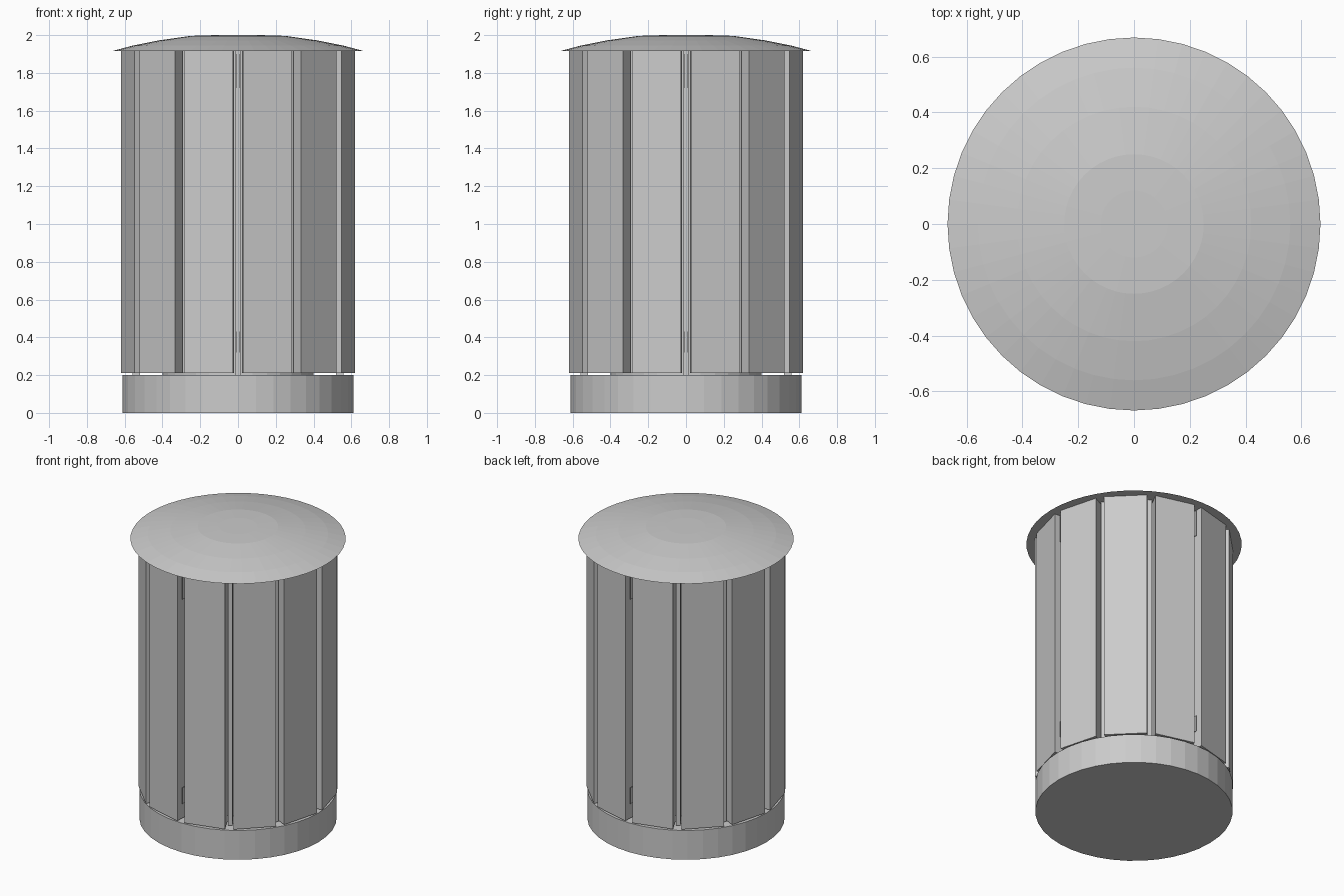
import bpy, bmesh
from math import sin, cos, pi, radians

cube = bpy.data.objects.get("Cube")
if cube:
    bpy.data.objects.remove(cube)

grey = bpy.data.materials.new("plain grey")
grey.use_nodes = True
grey.diffuse_color = (0.6, 0.6, 0.6, 1)
grey.node_tree.nodes["Principled BSDF"].inputs["Base Color"].default_value = (0.6, 0.6, 0.6, 1)


def finish(name, bm):
    bmesh.ops.recalc_face_normals(bm, faces=bm.faces)
    mesh = bpy.data.meshes.new(name)
    bm.to_mesh(mesh)
    bm.free()
    mesh.materials.append(grey)
    obj = bpy.data.objects.new(name, mesh)
    bpy.context.collection.objects.link(obj)
    return obj


def prism(name, outline, z0, z1):
    """Extrude a closed plan outline from z0 to z1."""
    bm = bmesh.new()
    face = bm.faces.new([bm.verts.new((x, y, z0)) for x, y in outline])
    new = bmesh.ops.extrude_face_region(bm, geom=[face])["geom"]
    verts = [v for v in new if isinstance(v, bmesh.types.BMVert)]
    bmesh.ops.translate(bm, verts=verts, vec=(0, 0, z1 - z0))
    return finish(name, bm)


def lathe(name, profile, sides):
    """Stack rings of (radius, z) and cap both ends."""
    bm = bmesh.new()
    rings = [[bm.verts.new((r * cos(2 * pi * i / sides), r * sin(2 * pi * i / sides), z))
              for i in range(sides)] for r, z in profile]
    for low, high in zip(rings, rings[1:]):
        for i in range(sides):
            j = (i + 1) % sides
            bm.faces.new((low[i], low[j], high[j], high[i]))
    bm.faces.new(rings[0])
    bm.faces.new(rings[-1])
    return finish(name, bm)


def polar(radius, degrees):
    return radius * cos(radians(degrees)), radius * sin(radians(degrees))


# Round plinth, inner core and shallow domed lid
lathe("base", [(0.612, 0), (0.612, 0.2)], 40)
lathe("core", [(0.4, 0.2), (0.4, 1.92)], 32)
lathe("lid", [(0.668, 1.915), (0.56, 1.944), (0.42, 1.972), (0.25, 1.996), (0.12, 2.0)], 48)

# Twelve flat wall panels separated by narrow upright gaps
for n in range(12):
    start, end = 30 * n + 2.5, 30 * n + 27.5
    prism(f"wall_panel_{n + 1}",
          [polar(0.619, start), polar(0.619, end), polar(0.5, end), polar(0.5, start)],
          0.21, 1.918)

# Slim recessed posts in the gaps, four of them standing on the plinth
for n in range(12):
    a = 30 * n
    foot = 0.2 if n % 3 == 0 else 0.21
    prism(f"gap_post_{n + 1}",
          [polar(0.56, a - 1.5), polar(0.56, a + 1.5), polar(0.52, a + 1.5), polar(0.52, a - 1.5)],
          foot, 1.918)

# Small hinge leaves near the ends of the four main gaps
for n in range(4):
    for side in (-0.9, 0.9):
        a = 90 * n + side
        for label, z0, z1 in (("lower", 0.32, 0.43), ("upper", 1.72, 1.9)):
            prism(f"hinge_{label}_{n + 1}_{'a' if side < 0 else 'b'}",
                  [polar(0.59, a - 0.2), polar(0.59, a + 0.2),
                   polar(0.55, a + 0.2), polar(0.55, a - 0.2)], z0, z1)
